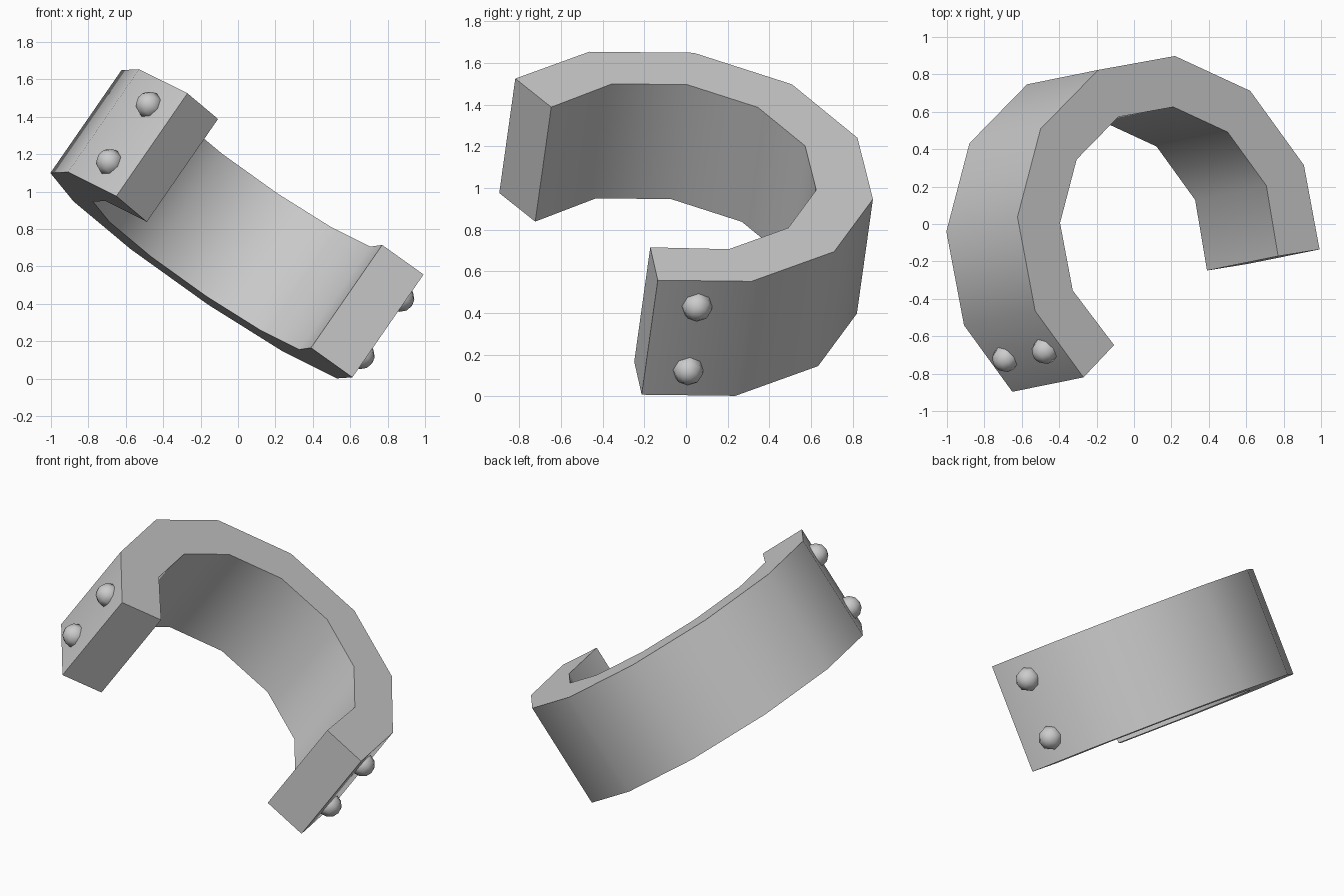
import bpy, bmesh, math
from mathutils import Vector, Matrix

if "Cube" in bpy.data.objects:
    bpy.data.objects.remove(bpy.data.objects["Cube"])

# Tilted local frame: Z is the cuff axis, Y points away from the opening
Z = Vector((0.565, 0.1145, 0.817)).normalized()
X = Vector((0.7295, 0.395, -0.557))
X = (X - Z * X.dot(Z)).normalized()
Y = Z.cross(X)
frame = Matrix.Translation((0.19, -0.075, 1.103)) @ Matrix((X, Y, Z)).transposed().to_4x4()
DEPTH = 0.673


def finish(bm, name, angle):
    bmesh.ops.recalc_face_normals(bm, faces=bm.faces)
    mesh = bpy.data.meshes.new(name)
    bm.to_mesh(mesh)
    bm.free()
    ob = bpy.data.objects.new(name, mesh)
    bpy.context.collection.objects.link(ob)
    ob.matrix_world = frame
    bpy.ops.object.select_all(action='DESELECT')
    ob.select_set(True)
    bpy.context.view_layer.objects.active = ob
    bpy.ops.object.shade_smooth_by_angle(angle=math.radians(angle))
    return ob


def arc(radius, end_x, end_y):
    # Half of a twelve-sided ring plus a short end segment on each side
    mid = [(radius * math.cos(math.radians(a)), radius * math.sin(math.radians(a)))
           for a in range(0, 181, 30)]
    return [(end_x, end_y)] + mid + [(-end_x, end_y)]


# Open cuff: C profile swept along the axis
bm = bmesh.new()
outer, inner = arc(0.986, 0.866, -0.442), arc(0.71, 0.602, -0.367)
rows = [[bm.verts.new((x, y, z)) for x, y in pts]
        for z in (0, -DEPTH) for pts in (outer, inner)]
ot, it, ob_, ib = rows
for a, b in ((ot, it), (ob_, ib), (ot, ob_), (it, ib)):
    for i in range(len(a) - 1):
        bm.faces.new((a[i], a[i + 1], b[i + 1], b[i]))
for k in (0, -1):
    bm.faces.new((ot[k], it[k], ib[k], ob_[k]))
finish(bm, "open_cuff", 40)

# Two round rivets on the outer face of each end
for side, label in ((1, "right"), (-1, "left")):
    normal = Vector((side * math.cos(math.radians(15)), -math.sin(math.radians(15)), 0))
    turn = normal.to_track_quat('Z', 'Y').to_matrix().to_4x4()
    for n, z in enumerate((-0.15, -0.525)):
        bm = bmesh.new()
        bmesh.ops.create_uvsphere(
            bm, u_segments=8, v_segments=6, radius=0.074,
            matrix=Matrix.Translation((side * 0.922, -0.24, z)) @ turn)
        finish(bm, f"{label}_rivet_{n + 1}", 60)
